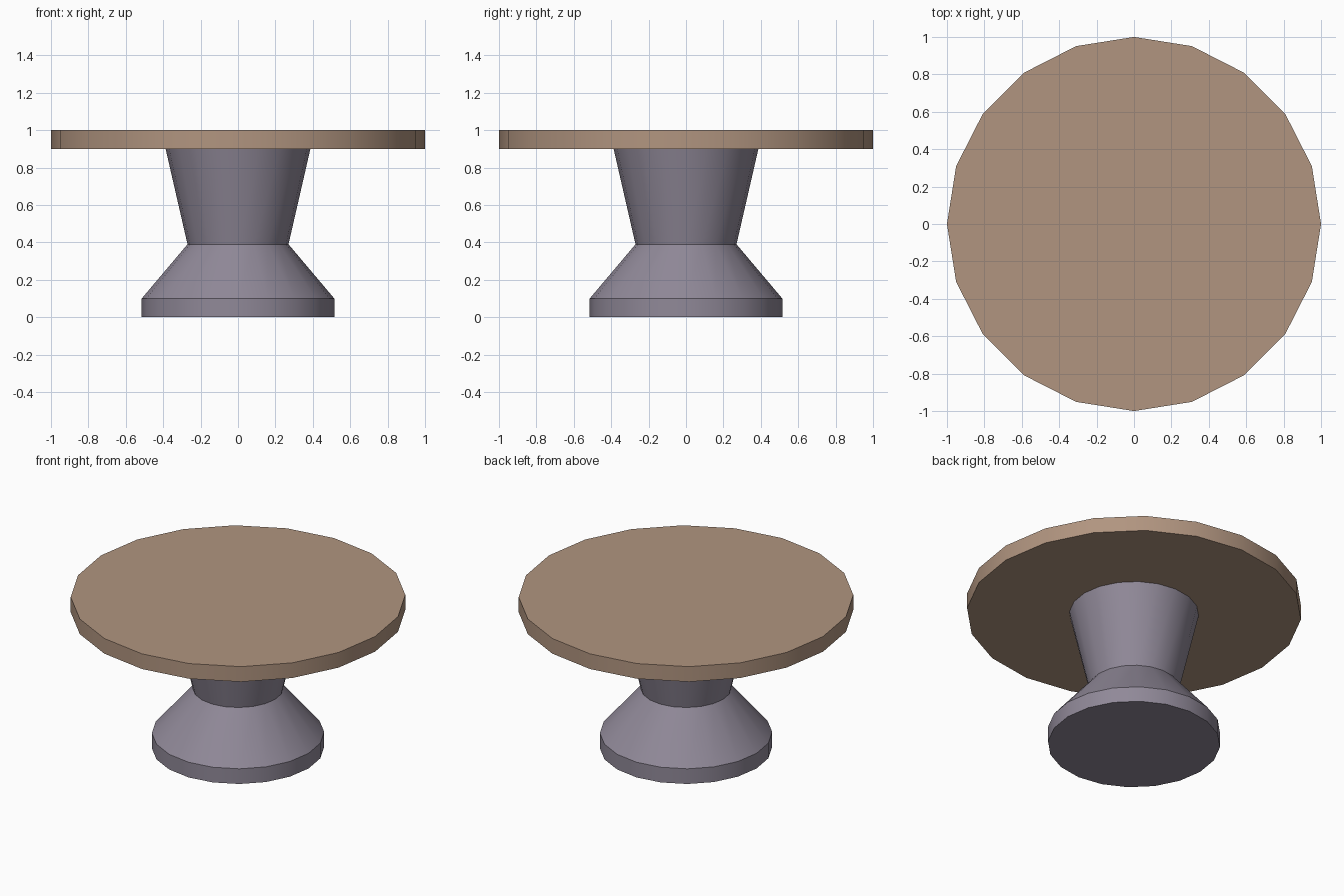
import bpy
import bmesh
from math import cos, sin, tau, radians

SIDES = 20

cube = bpy.data.objects.get("Cube")
if cube:
    bpy.data.objects.remove(cube, do_unlink=True)


def make_material(name, rgb):
    mat = bpy.data.materials.new(name)
    mat.use_nodes = True
    color = (*rgb, 1.0)
    mat.diffuse_color = color
    mat.node_tree.nodes["Principled BSDF"].inputs["Base Color"].default_value = color
    return mat


def make_turned_part(name, profile, mat, cap_top=True):
    """Turn a (radius, height) profile, listed bottom to top, around z."""
    bm = bmesh.new()
    rings = [[bm.verts.new((r * cos(tau * i / SIDES), r * sin(tau * i / SIDES), z))
              for i in range(SIDES)] for r, z in profile]
    for low, high in zip(rings, rings[1:]):
        for i in range(SIDES):
            j = (i + 1) % SIDES
            bm.faces.new((low[i], low[j], high[j], high[i]))
    bm.faces.new(rings[0][::-1])
    if cap_top:
        bm.faces.new(rings[-1])
    mesh = bpy.data.meshes.new(name)
    bm.to_mesh(mesh)
    bm.free()
    mesh.materials.append(mat)
    obj = bpy.data.objects.new(name, mesh)
    bpy.context.collection.objects.link(obj)
    # Smooth round the sides, sharp at the creases
    bpy.ops.object.select_all(action="DESELECT")
    obj.select_set(True)
    bpy.context.view_layer.objects.active = obj
    bpy.ops.object.shade_smooth_by_angle(angle=radians(30))
    return obj


wood = make_material("warm brown wood", (0.44, 0.30, 0.215))
metal = make_material("mauve grey", (0.28, 0.25, 0.315))

# Round top
make_turned_part("table_top", [(1.0, 0.9), (1.0, 1.0)], wood)

# Waisted pedestal: foot rim, sloped foot, flared column
make_turned_part("pedestal",
                 [(0.515, 0.0), (0.515, 0.1), (0.27, 0.39), (0.387, 0.9)],
                 metal, cap_top=False)
